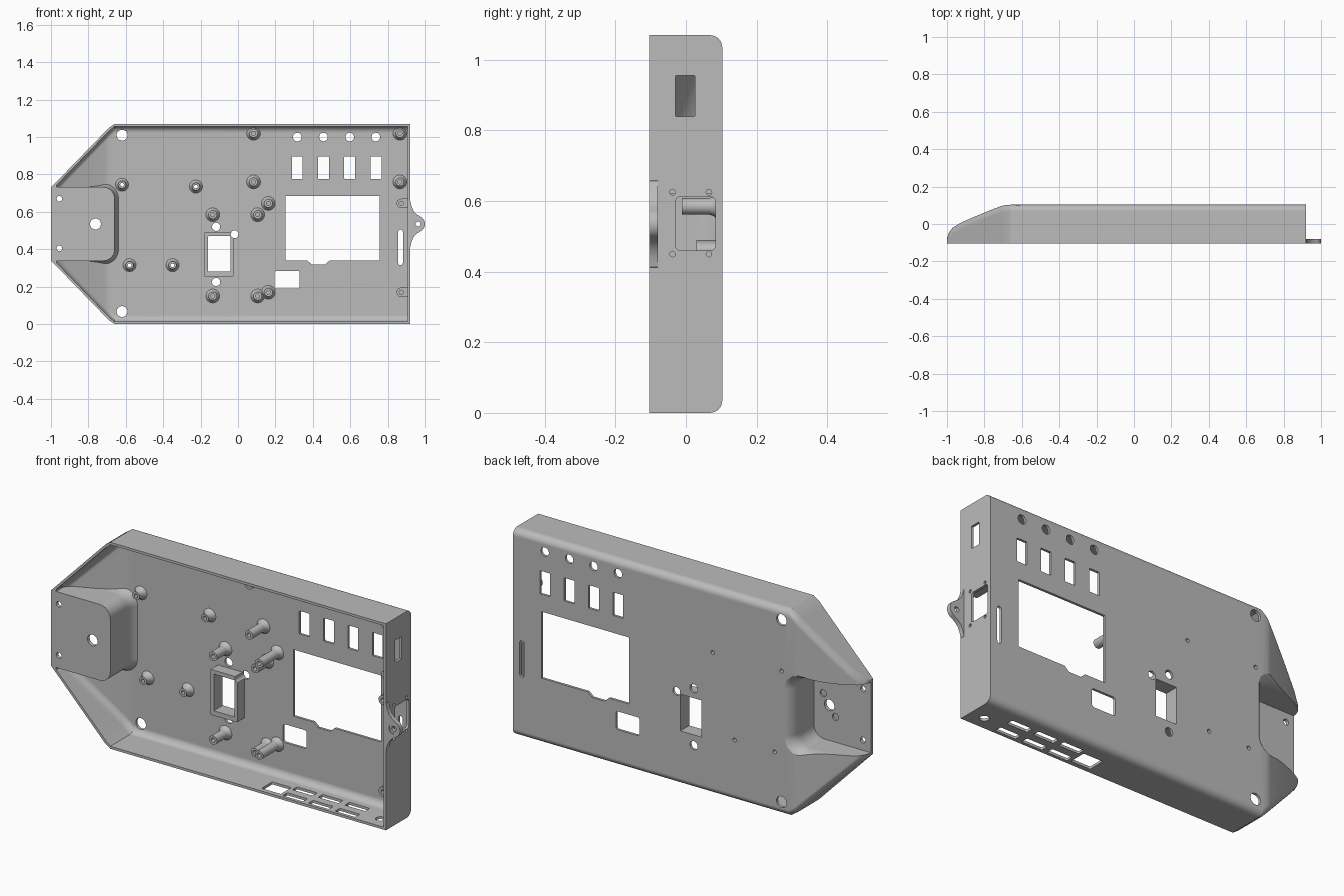
import bpy, bmesh
from math import sin, cos, pi
from mathutils import Vector

cube = bpy.data.objects.get("Cube")
if cube:
    bpy.data.objects.remove(cube, do_unlink=True)

mat = bpy.data.materials.new("light grey plastic")
mat.use_nodes = True
GREY = (0.5, 0.5, 0.5, 1)
mat.diffuse_color = GREY
mat.node_tree.nodes["Principled BSDF"].inputs["Base Color"].default_value = GREY

MID = 0.535      # mid height
D = 0.103        # half depth
T = 0.013        # wall thickness


def loft(bm, rings):
    """Skin matching closed rings and cap both ends."""
    rows = [[bm.verts.new(p) for p in r] for r in rings]
    n = len(rows[0])
    faces = [bm.faces.new(rows[0]), bm.faces.new(rows[-1])]
    for a, b in zip(rows, rows[1:]):
        for i in range(n):
            j = (i + 1) % n
            faces.append(bm.faces.new((a[i], a[j], b[j], b[i])))
    bmesh.ops.recalc_face_normals(bm, faces=faces)


def prism(bm, pts, a, b, axis="y"):
    place = {"x": lambda u, v, w: (w, u, v),
             "y": lambda u, v, w: (u, w, v),
             "z": lambda u, v, w: (u, v, w)}[axis]
    loft(bm, [[place(u, v, w) for u, v in pts] for w in (a, b)])


def arc(cx, cy, r, a0, a1, n):
    return [(cx + r * cos(a0 + (a1 - a0) * i / n),
             cy + r * sin(a0 + (a1 - a0) * i / n)) for i in range(n + 1)]


def circle(cx, cy, r, n=24):
    return arc(cx, cy, r, 0, 2 * pi, n)[:-1]


def rect(u0, u1, v0, v1, r=0.006):
    pts = []
    for k, (u, v) in enumerate([(u1 - r, v1 - r), (u0 + r, v1 - r),
                                (u0 + r, v0 + r), (u1 - r, v0 + r)]):
        pts += arc(u, v, r, k * pi / 2, (k + 1) * pi / 2, 4)
    return pts


def make(name, bm):
    me = bpy.data.meshes.new(name)
    bm.to_mesh(me)
    bm.free()
    me.materials.append(mat)
    ob = bpy.data.objects.new(name, me)
    bpy.context.collection.objects.link(ob)
    return ob


def activate(ob):
    bpy.ops.object.select_all(action="DESELECT")
    ob.select_set(True)
    bpy.context.view_layer.objects.active = ob


def cut(ob, tool, op="DIFFERENCE"):
    """Boolean with a tool, then throw the tool away."""
    activate(ob)
    m = ob.modifiers.new("cut", "BOOLEAN")
    m.operation, m.solver, m.object = op, "EXACT", tool
    bpy.ops.object.modifier_apply(modifier=m.name)
    bpy.data.objects.remove(tool, do_unlink=True)


def finish(ob):
    activate(ob)
    bpy.ops.object.shade_smooth_by_angle(angle=0.5)
    w = ob.modifiers.new("normals", "WEIGHTED_NORMAL")
    w.keep_sharp = True


# Hull: cross-sections along x, tapering and sloping at the nose
NOSE = [(-1, -0.07), (-0.99, -0.045), (-0.97, -0.02), (-0.93, 0.005),
        (-0.85, 0.04), (-0.77, 0.073), (-0.71, 0.096), (-0.69, 0.101), (-0.66, D)]


def hull(inset, front):
    bm = bmesh.new()
    rings = []
    for x, y in NOSE + [(0.92 - inset, D)]:
        if inset and x < -0.98:
            continue
        h = 0.195 + 0.34 * min(1, (x + 1) / 0.33) - inset * (1.4 if x < -0.66 else 1)
        top = y - inset
        r = min(0.035, (top + D) * 0.8)
        rings.append([(x, front, MID - h)]
                     + [(x, v, MID + u) for u, v in arc(r - h, top - r, r, pi, pi / 2, 6)]
                     + [(x, v, MID + u) for u, v in arc(h - r, top - r, r, pi / 2, 0, 6)]
                     + [(x, front, MID + h)])
    loft(bm, rings)
    return bm


def pocket(inset, start):
    """Rounded nose recess, flaring where it meets the back."""
    bm = bmesh.new()
    rings = []
    flare = [(0.03 + 0.08 * sin(i * pi / 12), 0.06 * (1 - cos(i * pi / 12)))
             for i in range(7)]
    for y, o in [(start, 0)] + flare + [(0.15, 0.06)]:
        h, xr, r = 0.197 + o - inset, -0.66 + o - inset, 0.06 + o
        pts = ([(-1.1, MID - h)] + arc(xr - r, MID - h + r, r, -pi / 2, 0, 8)
               + arc(xr - r, MID + h - r, r, 0, pi / 2, 8) + [(-1.1, MID + h)])
        rings.append([(x, y, z) for x, z in pts])
    loft(bm, rings)
    return bm


shell = make("enclosure_shell", hull(0, -D))
cavity = make("cavity_cutter", hull(T, -0.13))
cut(cavity, make("pocket_block", pocket(0, -0.2)))
bm = bmesh.new()
prism(bm, rect(-0.18, -0.025, 0.255, 0.49, 0.004), 0.03, 0.2)
cut(cavity, make("window_frame_block", bm))
cut(shell, cavity)
cut(shell, make("pocket_cutter", pocket(0.014, -D + 0.018)))

# Openings in the back plate
short_posts = [(-0.62, 0.745), (-0.225, 0.735), (-0.58, 0.315), (-0.35, 0.315)]
bm = bmesh.new()


def back(pts):
    prism(bm, pts, 0.01, 0.2)


for x in (0.317, 0.457, 0.597, 0.737):
    back(circle(x, 1.0, 0.023))
    back(rect(x - 0.029, x + 0.029, 0.775, 0.895, 0.003))
back([(0.255, 0.685), (0.757, 0.685), (0.757, 0.34), (0.49, 0.34), (0.465, 0.318),
      (0.395, 0.318), (0.37, 0.34), (0.255, 0.34)])
back(rect(0.195, 0.33, 0.19, 0.285, 0.012))
back(rect(0.856, 0.881, 0.315, 0.505, 0.012))
back(rect(-0.16, -0.04, 0.28, 0.47, 0.003))
for x, z, r in [(-0.117, 0.52, 0.022), (-0.117, 0.225, 0.022), (-0.018, 0.48, 0.021),
                (-0.62, 1.01, 0.029), (-0.62, 0.067, 0.029)]:
    back(circle(x, z, r))
for x, z in short_posts:
    back(circle(x, z, 0.01, 16))

# Holes in the nose plate, with two blind recesses
for x, z, r in [(-0.955, 0.67, 0.015), (-0.955, 0.405, 0.015), (-0.762, MID, 0.029)]:
    prism(bm, circle(x, z, r), -0.2, -0.075)
for s in (-1, 1):
    prism(bm, circle(-0.762 + s * 0.035, MID + s * 0.052, 0.018), -0.094, -0.075)

# Openings in the right end wall
prism(bm, rect(-0.03, 0.025, 0.84, 0.955, 0.002), 0.89, 0.95, "x")
prism(bm, rect(-0.03, 0.084, 0.46, 0.612, 0.015), 0.89, 0.95, "x")
for y in (-0.038, 0.065):
    for z in (0.45, 0.625):
        prism(bm, circle(y, z, 0.008, 16), 0.89, 0.95, "x")

# Ports in the bottom wall
for x in (0.675, 0.522, 0.375):
    for y in (0.012, -0.068):
        prism(bm, rect(x - 0.058, x + 0.058, y - 0.019, y + 0.019), -0.05, 0.03, "z")
prism(bm, rect(0.19, 0.3, -0.078, 0.01), -0.05, 0.03, "z")
prism(bm, circle(0.84, -0.035, 0.023), -0.05, 0.03, "z")
cut(shell, make("opening_cutter", bm))
finish(shell)


# Hollow screw posts with flared feet
def post(name, x, z, tip, r=0.023, hole=0.011):
    foot = D - T + 0.004
    prof = [(hole, foot), (hole, tip), (r, tip), (r, foot - 0.03),
            (r + 0.004, foot - 0.016), (r + 0.014, foot - 0.004), (r + 0.014, foot)]
    b = bmesh.new()
    n = 24
    rows = [[b.verts.new((u, y, v)) for u, v in circle(x, z, q, n)] for q, y in prof]
    for p, q in zip(rows, rows[1:] + rows[:1]):
        for i in range(n):
            j = (i + 1) % n
            b.faces.new((p[i], p[j], q[j], q[i]))
    bmesh.ops.recalc_face_normals(b, faces=b.faces)
    finish(make(name, b))


for x, z in short_posts:
    post("short_post", x, z, 0.05, 0.021, 0.01)
for x in (-0.135, 0.105):
    for z in (0.15, 0.585):
        post("board_post", x, z, -0.012)
for x in (0.083, 0.865):
    for z in (0.76, 1.02):
        post("panel_post", x, z, -0.03)
for z in (0.17, 0.645):
    post("tall_post", 0.162, z, -0.06)

# Half-round bosses on the end wall
for z in (0.17, 0.645):
    bm = bmesh.new()
    prism(bm, arc(0.872, z, 0.025, pi / 2, 3 * pi / 2, 12)
          + [(0.912, z - 0.025), (0.912, z + 0.025)], -0.06, D - T + 0.004)
    boss = make("wall_boss", bm)
    bm = bmesh.new()
    prism(bm, circle(0.872, z, 0.011), -0.1, 0.06)
    cut(boss, make("boss_cutter", bm))
    finish(boss)

# Mounting ear on the end wall, with a raised ring
bm = bmesh.new()
flank = [(0.91, 0.13), (0.921, 0.122), (0.927, 0.095), (0.938, 0.07), (0.957, 0.05)]
prism(bm, [(x, MID - z) for x, z in flank]
      + arc(0.957, MID, 0.043, -pi / 3, pi / 3, 12)
      + [(x, MID + z) for x, z in reversed(flank)], -D, -0.08)
ear = make("mounting_ear", bm)
bm = bmesh.new()
prism(bm, circle(0.962, MID, 0.013), -0.15, 0)
cut(ear, make("ear_cutter", bm))
bm = bmesh.new()
prism(bm, circle(0.962, MID, 0.025), -0.15, -D + 0.005)
cut(ear, make("ear_recess_cutter", bm))
finish(ear)
